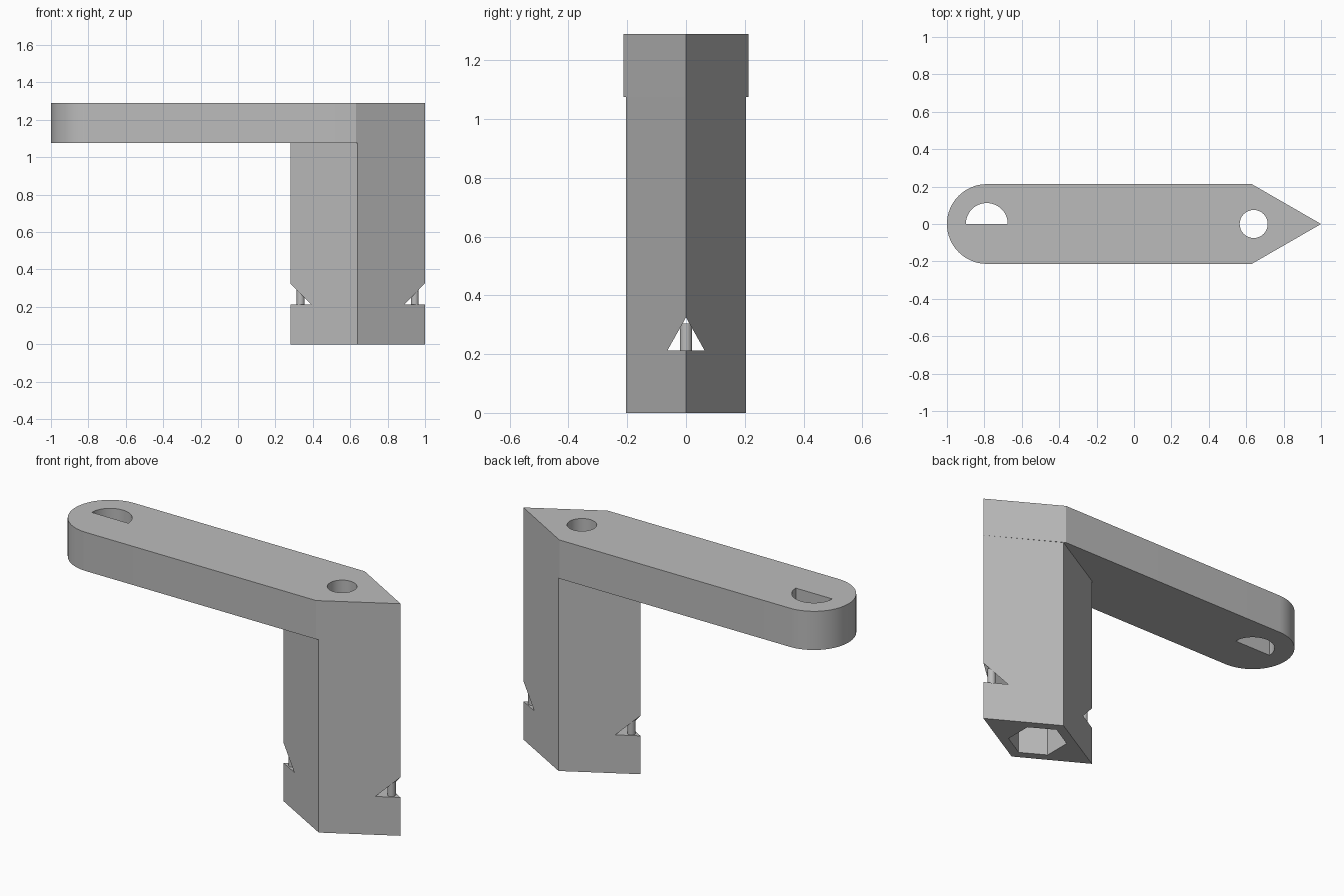
import bpy, bmesh
from math import cos, sin, pi, radians

cube = bpy.data.objects.get("Cube")
if cube:
    bpy.data.objects.remove(cube, do_unlink=True)

# One plain grey plastic
grey = bpy.data.materials.new("grey plastic")
grey.use_nodes = True
GREY = (0.5, 0.5, 0.5, 1)
grey.diffuse_color = GREY
grey.node_tree.nodes["Principled BSDF"].inputs["Base Color"].default_value = GREY

POST_X, HALF_W, ARM_Z, TOP = 0.64, 0.213, 1.075, 1.29


def arc(cx, radius, start, end, steps):
    """Points along an arc centred on the x axis, angles in units of pi."""
    angles = [pi * (start + (end - start) * i / steps) for i in range(steps + 1)]
    return [(cx + radius * cos(a), radius * sin(a)) for a in angles]


def prism(name, outline, low, high, along_x=False):
    """Extrude an outline along z, or a y-z outline along x."""
    def place(p, h):
        return (h, p[0], p[1]) if along_x else (p[0], p[1], h)
    bm = bmesh.new()
    face = bm.faces.new([bm.verts.new(place(p, low)) for p in outline])
    out = bmesh.ops.extrude_face_region(bm, geom=[face], use_keep_orig=True)
    move = (high - low, 0, 0) if along_x else (0, 0, high - low)
    verts = [v for v in out["geom"] if isinstance(v, bmesh.types.BMVert)]
    bmesh.ops.translate(bm, verts=verts, vec=move)
    bmesh.ops.recalc_face_normals(bm, faces=bm.faces)
    mesh = bpy.data.meshes.new(name)
    bm.to_mesh(mesh)
    bm.free()
    mesh.materials.append(grey)
    obj = bpy.data.objects.new(name, mesh)
    bpy.context.collection.objects.link(obj)
    return obj


def combine(body, tool, operation):
    """Apply a boolean to the body and discard the tool."""
    mod = body.modifiers.new(operation, "BOOLEAN")
    mod.operation, mod.object, mod.solver = operation, tool, "EXACT"
    bpy.context.view_layer.objects.active = body
    bpy.ops.object.modifier_apply(modifier=mod.name)
    bpy.data.objects.remove(tool, do_unlink=True)


# Arm: rounded at one end, pointed at the other
arm_outline = arc(-1 + HALF_W, HALF_W, 0.5, 1.5, 32)
arm_outline += [(0.63, -HALF_W), (1, 0), (0.63, HALF_W)]
bracket = prism("bracket", arm_outline, ARM_Z, TOP)

# Diamond post
diamond = [(0.28, 0), (POST_X, -0.205), (0.9995, 0), (POST_X, 0.205)]
combine(bracket, prism("post", diamond, 0, 1.2), "UNION")

# Openings: hex socket, round bore, half-round slot, triangular tunnel
openings = [
    prism("hex_socket", arc(POST_X, 0.15, 0.5, 2.5 - 1 / 3, 5), -0.1, ARM_Z),
    prism("round_bore", arc(POST_X, 0.075, 0, 2 - 1 / 16, 31), 1, 1.4),
    prism("half_round_slot", arc(-0.787, 0.112, 0, 1, 24), 1, 1.4),
    prism("notch_tunnel", [(-0.063, 0.213), (0.063, 0.213), (0, 0.325)],
          0.2, 1.1, along_x=True),
]
for cutter in openings:
    combine(bracket, cutter, "DIFFERENCE")

# Small upright pins standing in the two notches
parts = [bracket]
for name, side in (("left_pin", 1), ("right_pin", -1)):
    parts.append(prism(name, arc(POST_X + side * 0.305, 0.021, 0, 2 - 1 / 8, 15),
                       0.205, 0.305))

# Smooth curves, crisp corners
bpy.context.view_layer.update()
bpy.ops.object.select_all(action="DESELECT")
for part in parts:
    part.select_set(True)
bpy.context.view_layer.objects.active = bracket
bpy.ops.object.shade_smooth_by_angle(angle=radians(25))
